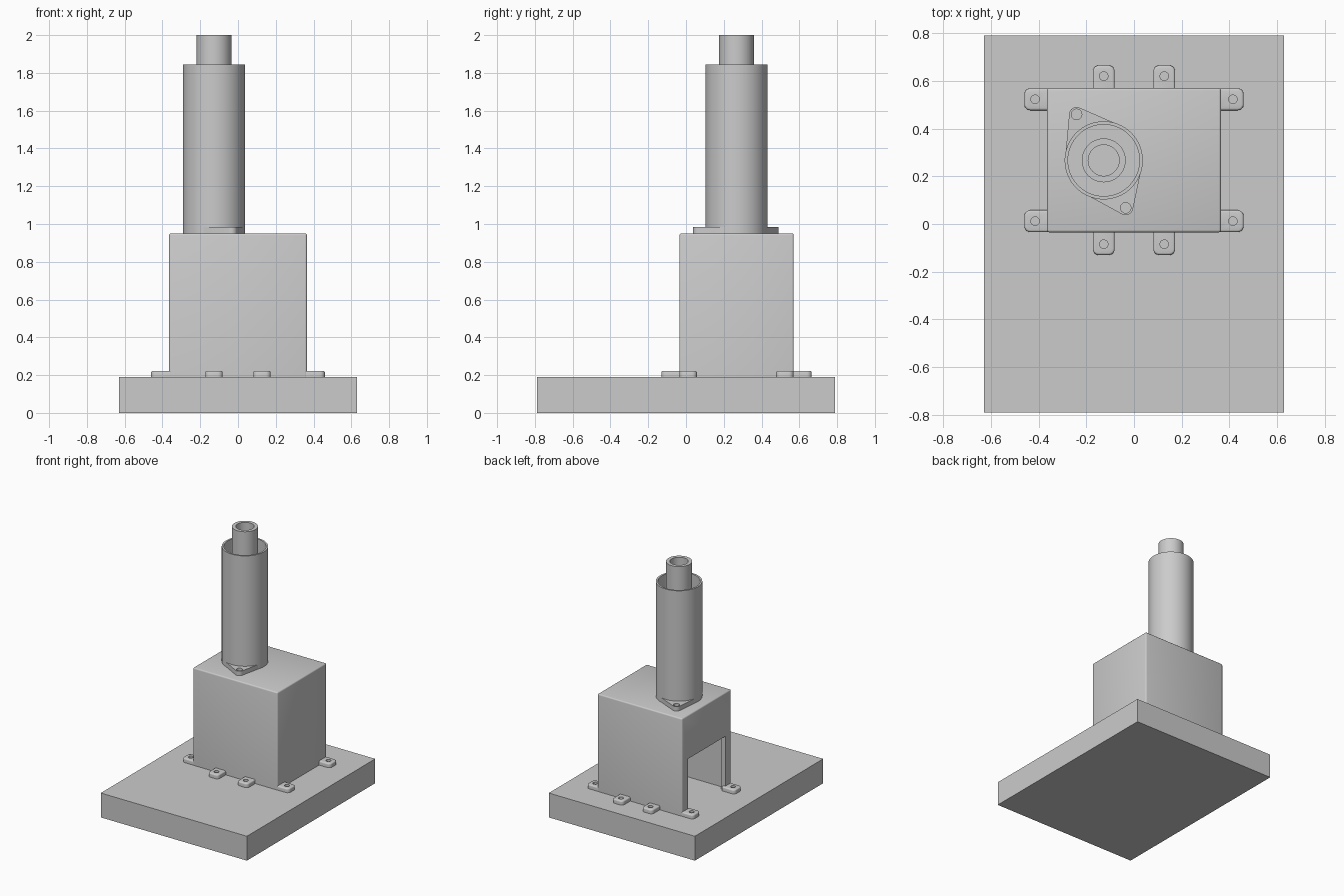
import bpy, bmesh, math
from mathutils import Matrix, Vector

cube = bpy.data.objects.get("Cube")
if cube:
    bpy.data.objects.remove(cube, do_unlink=True)

grey = bpy.data.materials.new("light grey")
grey.use_nodes = True
grey.diffuse_color = (0.6, 0.6, 0.6, 1)
grey.node_tree.nodes["Principled BSDF"].inputs["Base Color"].default_value = (0.6, 0.6, 0.6, 1)

BASE_TOP, BOX_TOP = 0.19, 0.95
AXIS = Vector((-0.127, 0.267, 0))   # centre of the tower


def finish(name, bm):
    bmesh.ops.recalc_face_normals(bm, faces=bm.faces)
    mesh = bpy.data.meshes.new(name)
    bm.to_mesh(mesh)
    bm.free()
    mesh.materials.append(grey)
    obj = bpy.data.objects.new(name, mesh)
    bpy.context.collection.objects.link(obj)
    return obj


def activate(obj):
    bpy.ops.object.select_all(action='DESELECT')
    obj.select_set(True)
    bpy.context.view_layer.objects.active = obj


def smooth(obj):
    activate(obj)
    bpy.ops.object.shade_smooth_by_angle(angle=math.radians(35))


def block_bm(lo, hi):
    lo, hi = Vector(lo), Vector(hi)
    bm = bmesh.new()
    m = Matrix.Translation((lo + hi) / 2) @ Matrix.Diagonal((*(hi - lo), 1))
    bmesh.ops.create_cube(bm, size=1, matrix=m)
    return bm


def cylinder_bm(x, y, r, z0, z1):
    bm = bmesh.new()
    bmesh.ops.create_cone(bm, cap_ends=True, segments=32, radius1=r, radius2=r,
                          depth=z1 - z0, matrix=Matrix.Translation((x, y, (z0 + z1) / 2)))
    return bm


def bevel(bm, test, offset, segments):
    edges = [e for e in bm.edges if test(*[v.co for v in e.verts])]
    bmesh.ops.bevel(bm, geom=edges, offset=offset, segments=segments,
                    profile=0.5, affect='EDGES')


def cut(obj, cutter_bm):
    cutter = finish("cutter", cutter_bm)
    cutter.hide_render = True
    mod = obj.modifiers.new("cut", 'BOOLEAN')
    mod.operation, mod.solver, mod.object = 'DIFFERENCE', 'EXACT', cutter
    activate(obj)
    bpy.ops.object.modifier_apply(modifier=mod.name)
    bpy.data.objects.remove(cutter, do_unlink=True)


def tube(name, inner, outer, z0, z1):
    bm = bmesh.new()
    ring = [bm.verts.new(AXIS + Vector((r, 0, z)))
            for r, z in ((inner, z0), (outer, z0), (outer, z1), (inner, z1))]
    edges = [bm.edges.new((ring[i - 1], ring[i])) for i in range(4)]
    bmesh.ops.spin(bm, geom=ring + edges, cent=AXIS, axis=(0, 0, 1),
                   angle=math.tau, steps=64, use_merge=True)
    bmesh.ops.remove_doubles(bm, verts=bm.verts, dist=1e-4)
    smooth(finish(name, bm))


# Base slab
finish("base_slab", block_bm((-0.63, -0.79, 0), (0.63, 0.79, BASE_TOP)))

# Hollow housing with an opening in one side
bm = block_bm((-0.365, -0.035, BASE_TOP), (0.365, 0.57, BOX_TOP))
bevel(bm, lambda a, b: max(a.z, b.z) > BOX_TOP - 0.01, 0.01, 3)
housing = finish("housing", bm)
cut(housing, block_bm((-0.325, 0.005, 0.1), (0.325, 0.53, BOX_TOP - 0.04)))
cut(housing, block_bm((-0.5, 0.035, 0.1), (-0.2, 0.495, 0.61)))
smooth(housing)

# Mounting tab with a screw hole, shared by all eight places
bm = block_bm((-0.015, -0.046, 0), (0.095, 0.046, 0.032))
bevel(bm, lambda a, b: a.x > 0.09 and b.x > 0.09 and abs(a.z - b.z) > 0.01, 0.025, 5)
bevel(bm, lambda a, b: a.z > 0.03 and b.z > 0.03 and max(a.x, b.x) > 0, 0.009, 3)
tab = finish("mounting_tab", bm)
cut(tab, cylinder_bm(0.05, 0, 0.018, 0.004, 0.1))
smooth(tab)
places = []
for s in (-1, 1):
    side = 0 if s > 0 else math.pi
    places += [(s * 0.365, 0.012, side), (s * 0.365, 0.523, side)]
    places += [(s * 0.127, -0.035, -math.pi / 2), (s * 0.127, 0.57, math.pi / 2)]
for i, (x, y, turn) in enumerate(places):
    obj = tab if i == 0 else tab.copy()
    if i:
        bpy.context.collection.objects.link(obj)
    obj.name = f"mounting_tab_{i + 1}"
    obj.location = (x, y, BASE_TOP)
    obj.rotation_euler.z = turn

# Two-eared flange: hull around the tower foot and both ears
ears = [(-0.241, 0.46), (-0.035, 0.068)]
bm = bmesh.new()
for x, y, r, n in [(AXIS.x, AXIS.y, 0.162, 64)] + [(*e, 0.031, 24) for e in ears]:
    for k in range(n):
        a = math.tau * k / n
        bm.verts.new((x + r * math.cos(a), y + r * math.sin(a), BOX_TOP))
hull = bmesh.ops.convex_hull(bm, input=bm.verts)
bmesh.ops.delete(bm, geom=[v for v in set(hull["geom_interior"] + hull["geom_unused"])
                           if isinstance(v, bmesh.types.BMVert)], context='VERTS')
outline = sorted((v.co.copy() for v in bm.verts),
                 key=lambda c: math.atan2(c.y - AXIS.y, c.x - AXIS.x))
bm.clear()
face = bm.faces.new([bm.verts.new(c) for c in outline])
up = bmesh.ops.extrude_face_region(bm, geom=[face])["geom"]
bmesh.ops.translate(bm, vec=(0, 0, 0.035),
                    verts=[g for g in up if isinstance(g, bmesh.types.BMVert)])
if not any(f.calc_center_median().z < BOX_TOP + 0.001 for f in bm.faces):
    bmesh.ops.holes_fill(bm, edges=bm.edges)
flange = finish("flange", bm)
for x, y in ears:
    cut(flange, cylinder_bm(x, y, 0.022, BOX_TOP + 0.004, 1.1))
smooth(flange)

# Outer sleeve and inner pipe of the tower
tube("outer_sleeve", 0.15, 0.164, BOX_TOP, 1.845)
tube("inner_pipe", 0.065, 0.092, BOX_TOP, 2.0)
